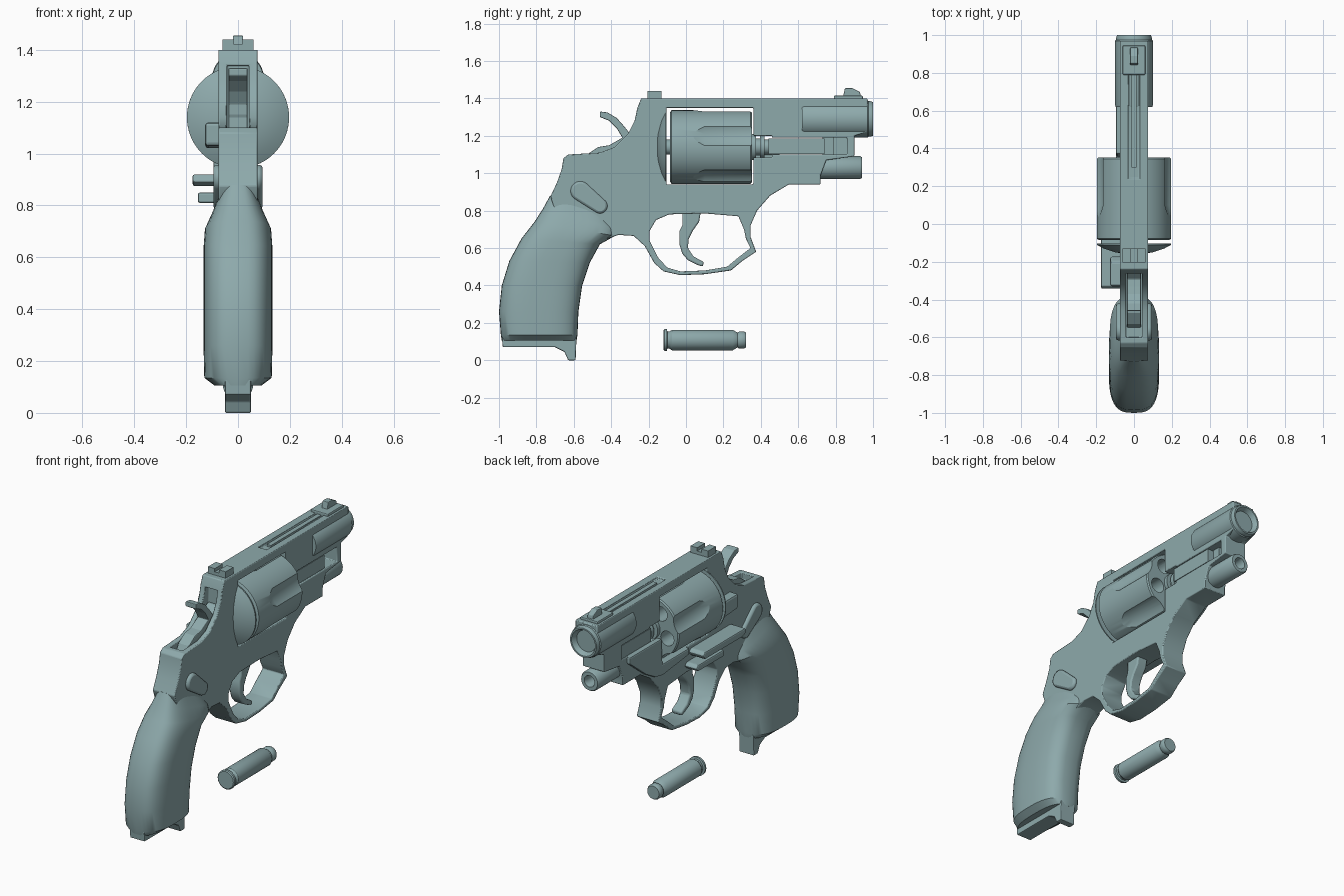
import bpy, bmesh
from math import sin, cos, pi, copysign, atan2
from mathutils import Vector

steel = bpy.data.materials.new("steel")
steel.diffuse_color = (.27, .40, .41, 1)


def finish(name, bm, bevel=0):
    bmesh.ops.recalc_face_normals(bm, faces=bm.faces)
    me = bpy.data.meshes.new(name)
    bm.to_mesh(me)
    bm.free()
    me.materials.append(steel)
    ob = bpy.data.objects.new(name, me)
    bpy.context.collection.objects.link(ob)
    if bevel:
        add_bevel(ob, bevel)
    return ob


def add_bevel(ob, width):
    m = ob.modifiers.new("bevel", 'BEVEL')
    m.width, m.segments, m.limit_method = width, 2, 'ANGLE'


def activate(ob):
    bpy.ops.object.select_all(action='DESELECT')
    ob.select_set(True)
    bpy.context.view_layer.objects.active = ob


def smooth(ob, angle=0.6):
    activate(ob)
    bpy.ops.object.shade_smooth_by_angle(angle=angle)
    return ob


def slab(name, pts, x0, x1, bevel=0):
    """Side profile (y, z) extruded across x."""
    bm = bmesh.new()
    a = [bm.verts.new((x0, y, z)) for y, z in pts]
    b = [bm.verts.new((x1, y, z)) for y, z in pts]
    bm.faces.new(a)
    bm.faces.new(b[::-1])
    for i in range(len(a)):
        j = (i + 1) % len(a)
        bm.faces.new((a[i], a[j], b[j], b[i]))
    return finish(name, bm, bevel)


def box(name, x, y, z, bevel=0):
    return slab(name, [(y[0], z[0]), (y[1], z[0]), (y[1], z[1]), (y[0], z[1])], x[0], x[1], bevel)


def loft(name, rings):
    bm = bmesh.new()
    vs = [[bm.verts.new(p) for p in r] for r in rings]
    n = len(vs[0])
    for r, s in zip(vs, vs[1:]):
        for i in range(n):
            bm.faces.new((r[i], r[(i + 1) % n], s[(i + 1) % n], s[i]))
    bm.faces.new(vs[0])
    bm.faces.new(vs[-1])
    return smooth(finish(name, bm))


def lathe(name, prof, zc, xc=0, n=48):
    """Profile (radius, y) turned about an axis along y."""
    return loft(name, [[(xc + r * cos(2 * pi * i / n), y, zc + r * sin(2 * pi * i / n))
                        for i in range(n)] for r, y in prof])


def cut(ob, cutters):
    for c in cutters:
        m = ob.modifiers.new("cut", 'BOOLEAN')
        m.operation, m.object, m.solver = 'DIFFERENCE', c, 'EXACT'
        activate(ob)
        bpy.ops.object.modifier_apply(modifier=m.name)
        bpy.data.objects.remove(c)


# Frame with trigger guard, cylinder window and rod slot
frame = slab("frame", [
    (-.24, 1.4), (-.26, 1.35), (-.275, 1.28), (-.31, 1.21), (-.38, 1.14), (-.46, 1.11), (-.63, 1.1),
    (-.655, 1.08), (-.665, 1.02), (-.69, .95), (-.725, .875), (-.7, .8), (-.6, .7), (-.42, .65), (-.36, .67),
    (-.28, .665), (-.22, .61), (-.17, .52), (-.12, .475), (-.03, .455), (.1, .46), (.24, .48),
    (.3, .53), (.375, .58), (.345, .66), (.345, .72), (.38, .8), (.45, .88), (.55, .94), (.72, .94),
    (.72, .99), (.75, 1.07), (.9, 1.09), (.9, 1.2), (.97, 1.22), (.97, 1.4)], -.075, .075)
cut(frame, [
    slab("guard_cut", [
        (-.195, .69), (-.16, .75), (-.09, .78), (.1, .785), (.28, .77), (.31, .7), (.32, .65), (.345, .6),
        (.28, .55), (.22, .5), (.1, .48), (-.03, .475), (-.1, .495), (-.15, .55), (-.195, .64)], -.2, .2),
    box("window_cut", (-.2, .2), (-.105, .36), (.94, 1.35)),
    box("rod_cut", (-.2, .2), (.35, .46), (1.085, 1.2)),
    box("rod_slot_cut", (-.2, .2), (.45, .86), (1.1, 1.19)),
    box("hammer_cut", (-.042, .042), (-.6, -.23), (1.06, 1.34)),
    box("rib_cut", (-.03, .03), (.24, .8), (1.385, 1.5))])
smooth(frame)
add_bevel(frame, .008)

# Top rib and sights
box("top_rib", (-.014, .014), (.3, .8), (1.37, 1.397))
box("front_sight_base", (-.06, .06), (.79, .945), (1.38, 1.415), .006)
slab("front_sight", [(.84, 1.41), (.85, 1.455), (.89, 1.455), (.93, 1.435), (.935, 1.41)], -.02, .02, .004)
rear = box("rear_sight", (-.06, .06), (-.205, -.13), (1.38, 1.44))
cut(rear, [box("notch_cut", (-.015, .015), (-.3, 0), (1.42, 1.5))])

# Barrel and lower rod shroud, both hollow at the front
lathe("barrel", [(.097, .62), (.1, .63), (.1, .97), (.095, .975), (.095, .985), (.09, 1),
                 (.08, 1), (.065, .97), (.05, .92), (.05, .7)], 1.29)
lathe("rod_shroud", [(.06, .68), (.062, .69), (.062, .93), (.056, .94), (.035, .94), (.03, .92), (.03, .8)], 1.03)

# Extractor rod and its housing
box("rod_housing", (-.07, .07), (.44, .74), (1.104, 1.186))
box("rod_tip", (-.03, .03), (.73, .79), (1.1, 1.19))
box("rod_slot_wall", (-.075, -.055), (.73, .87), (1.09, 1.2))
lathe("extractor_rod", [(.04, -.104), (.04, -.07), (.03, -.06), (.03, .34), (.07, .345), (.07, .375),
                        (.045, .375), (.045, .395), (.06, .395), (.06, .42), (.04, .42), (.04, .5)], 1.14, n=32)

# Five-chamber cylinder with shallow flutes
drum = lathe("cylinder", [(.185, -.085), (.197, -.078), (.197, .345), (.19, .352)], 1.14, n=72)
cutters = []
for k in range(5):
    b = pi / 2 + k * 2 * pi / 5
    a = b + pi / 5
    cutters.append(lathe("chamber_cut", [(.045, .12), (.045, .5)], 1.14 + .125 * sin(a), .125 * cos(a), 24))
    cutters.append(lathe("flute_cut", [(.02, -.03), (.085, .03), (.11, .1), (.11, .5)],
                         1.14 + .285 * sin(b), .285 * cos(b), 40))
cut(drum, cutters)
smooth(drum)
lathe("recoil_shield", [(.197, -.103), (.197, -.11), (.16, -.13), (.1, -.15), (.03, -.16)], 1.14, n=64)

# Hammer and trigger
slab("hammer", [(-.46, 1.33), (-.42, 1.325), (-.37, 1.295), (-.33, 1.25), (-.29, 1.2), (-.25, 1.24),
                (-.23, 1.24), (-.23, 1.06), (-.55, 1.06), (-.53, 1.1), (-.47, 1.14), (-.41, 1.15),
                (-.34, 1.19), (-.37, 1.24), (-.41, 1.28), (-.46, 1.3)], -.037, .037, .005)
smooth(slab("trigger", [
    (-.02, .8), (.08, .8), (.07, .74), (.035, .69), (.015, .65), (.01, .6), (.04, .555), (.095, .525),
    (.09, .5), (.06, .51), (.01, .535), (-.02, .57), (-.035, .62), (-.035, .69), (-.02, .72)], -.035, .035, .008))

# Grip: lofted rounded sections (back point, front point, half width)
stations = [((-.985, .105), (-.585, .105), .09), ((-.99, .135), (-.58, .135), .13), ((-1, .26), (-.575, .26), .133),
            ((-.985, .4), (-.555, .4), .133), ((-.945, .53), (-.515, .52), .133),
            ((-.88, .65), (-.46, .62), .133), ((-.81, .74), (-.38, .665), .128),
            ((-.765, .81), (-.37, .7), .1), ((-.727, .88), (-.42, .78), .07)]
rings = []
for back, front, w in stations:
    c = (Vector(back) + Vector(front)) / 2
    h = (Vector(front) - Vector(back)) / 2
    ring = []
    for i in range(40):
        t = 2 * pi * i / 40
        p = c + h * copysign(abs(cos(t)) ** .75, cos(t))
        ring.append((w * copysign(abs(sin(t)) ** .65, sin(t)), p.x, p.y))
    rings.append(ring)
loft("grip", rings)
slab("grip_foot", [(-.985, .13), (-.98, .07), (-.7, .07), (-.65, .045), (-.63, .0), (-.59, .0), (-.585, .13)],
     -.05, .05, .005)

# Pill-shaped side buttons, one on each side
p, q = Vector((-.565, .905)), Vector((-.46, .825))
ang = atan2(q.y - p.y, q.x - p.x)
pill = [(p.x + .052 * cos(ang + pi / 2 + pi * i / 12), p.y + .052 * sin(ang + pi / 2 + pi * i / 12)) for i in range(13)]
pill += [(q.x + .04 * cos(ang - pi / 2 + pi * i / 12), q.y + .04 * sin(ang - pi / 2 + pi * i / 12)) for i in range(13)]
for side, s in (("right", 1), ("left", -1)):
    smooth(slab(side + "_button", pill, s * .05, s * .095, .012), .9)

# Left side: release knob, thumb ledges and crane arm
slab("release_knob", [(-.33, 1.03), (-.2, 1.02), (-.17, 1.07), (-.2, 1.12), (-.33, 1.12)], -.127, -.06, .012)
slab("upper_ledge", [(-.345, .89), (-.3, .875), (.06, .875), (.08, .9), (.06, .92), (-.33, .92)], -.175, -.07, .008)
slab("lower_ledge", [(-.15, .81), (.1, .81), (.12, .83), (.1, .85), (-.15, .85)], -.155, -.07, .008)
slab("crane_arm", [(.68, 1.1), (.68, 1.06), (.52, .935), (.43, .885), (.36, .87), (.1, .9), (.1, .94),
                   (.36, .94), (.37, 1.1)], -.095, -.06, .008)

# Loose cartridge
lathe("cartridge", [(.052, -.12), (.058, -.115), (.058, -.102), (.046, -.1), (.046, -.088), (.055, -.075),
                    (.055, .25), (.04, .275), (.046, .285), (.046, .31), (.04, .32)], .108, n=32)
